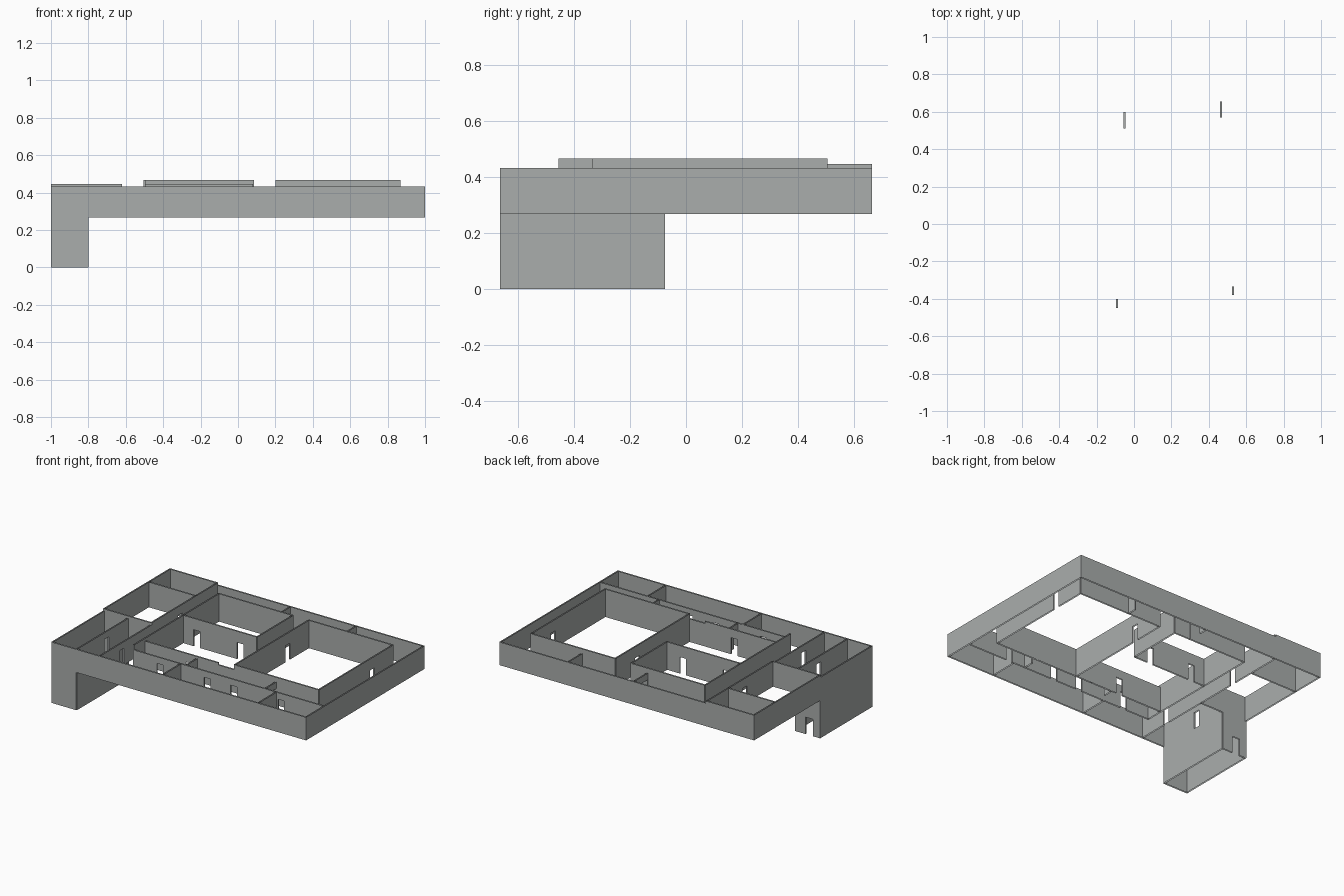
import bpy, bmesh

if "Cube" in bpy.data.objects:
    bpy.data.objects.remove(bpy.data.objects["Cube"])

grey = bpy.data.materials.new("wall grey")
grey.use_nodes = True
colour = (0.40, 0.42, 0.415, 1)
grey.diffuse_color = colour
grey.node_tree.nodes["Principled BSDF"].inputs["Base Color"].default_value = colour

T = 0.005                                 # half wall thickness
FLOOR, TOP, MID, HIGH = 0.268, 0.432, 0.447, 0.466
HEAD = 0.385                              # top of the doorways


def wall(name, along, pos, a, b, top=TOP, base=FLOOR, doors=(), head=HEAD, lintel=False):
    """Open-topped hollow wall along x or y, with doorways given as (start, end)."""
    bm = bmesh.new()

    def quad(*points):
        verts = []
        for u, v, z in points:
            verts.append(bm.verts.new((u, v, z) if along == "x" else (v, u, z)))
        bm.faces.new(verts)

    def sheets(u0, u1, z0, z1):
        for v in (pos - T, pos + T):
            quad((u0, v, z0), (u1, v, z0), (u1, v, z1), (u0, v, z1))

    def jamb(u, z0, z1):
        quad((u, pos - T, z0), (u, pos + T, z0), (u, pos + T, z1), (u, pos - T, z1))

    start = a
    for d0, d1 in sorted(doors):
        if d0 > start:
            sheets(start, d0, base, top)
        sheets(d0, d1, head, top)
        jamb(d0, base, head)
        jamb(d1, base, head)
        if lintel:
            quad((d0, pos - T, head), (d1, pos - T, head),
                 (d1, pos + T, head), (d0, pos + T, head))
        start = d1
    if start < b:
        sheets(start, b, base, top)
    jamb(a, base, top)
    jamb(b, base, top)
    bmesh.ops.remove_doubles(bm, verts=bm.verts, dist=0.0001)
    bmesh.ops.recalc_face_normals(bm, faces=bm.faces)
    mesh = bpy.data.meshes.new(name)
    bm.to_mesh(mesh)
    bm.free()
    mesh.materials.append(grey)
    obj = bpy.data.objects.new(name, mesh)
    bpy.context.collection.objects.link(obj)


def door(centre, width=0.05):
    return (centre - width / 2, centre + width / 2)


X, Y = 1 - T, 0.665 - T                   # centre lines of the outer walls
WEST, WING, STAIR = -0.625, -0.08, -0.805

# Outer walls
wall("front_wall", "x", -Y, -1, 1)
wall("left_wall", "y", X, -Y, Y)
wall("back_wall", "x", Y, WEST, 1)
wall("back_wing_wall", "x", Y, -1, WEST, MID)
wall("right_wing_wall", "y", -X, WING, Y, MID)
wall("right_front_wall", "y", -X, -Y, WING)

# Lower storey under the front right corner
wall("lower_front_wall", "x", -Y, -1, STAIR, FLOOR, 0)
wall("lower_right_wall", "y", -X, -Y, WING, FLOOR, 0)
wall("lower_inner_wall", "y", STAIR, -Y, WING, FLOOR, 0)
wall("lower_back_wall", "x", WING, -1, STAIR, FLOOR, 0, [door(-0.915, 0.06)], 0.12)

# Right wing partitions
wall("stair_wall", "y", STAIR, -Y, WING, doors=[door(-0.33)])
wall("wing_cross_wall", "x", WING, -1, WEST, MID)
wall("wing_back_partition", "x", 0.42, -1, WEST, MID)
wall("wing_wall_front", "y", WEST, -Y, WING, doors=[door(-0.42)])
wall("wing_wall_back", "y", WEST, WING, Y, MID, doors=[door(0.24)])

# Large hall
FRONT, BACK = -0.33, 0.5
for side, x in (("right", 0.205), ("left", 0.865)):
    wall("hall_" + side + "_wall", "y", x, FRONT, BACK, HIGH, doors=[door(0.26)])
wall("hall_front_wall", "x", FRONT, 0.205, 0.865, HIGH)
wall("hall_back_wall", "x", BACK, 0.205, 0.865, HIGH)

# Middle rooms
wall("middle_right_wall", "y", -0.5, -0.455, BACK, HIGH)
wall("middle_left_wall", "y", 0.08, 0.1, BACK, HIGH)
wall("middle_back_wall", "x", BACK, -0.5, 0.08, HIGH)
wall("middle_cross_wall", "x", 0.1, -0.5, 0.08, HIGH, doors=[door(-0.39), door(-0.05)])
wall("middle_front_wall", "x", FRONT, -0.5, 0.08, MID, doors=[door(-0.15)])
wall("middle_front_link", "x", FRONT, 0.08, 0.205)

# Front row of rooms
wall("front_corridor_wall", "x", -0.455, -0.5, 0.99,
     doors=[door(x) for x in (-0.29, 0.08, 0.29, 0.66)])
for side, x in (("right", -0.13), ("left", 0.62)):
    wall("front_room_" + side + "_partition", "y", x, -Y, -0.455)

# Corridor partitions with doorways
for name, x, a, b, gap in (
        ("back_right_corridor_partition", -0.05, BACK, Y, (0.51, 0.60)),
        ("back_left_corridor_partition", 0.465, BACK, Y, (0.57, 0.655)),
        ("front_right_corridor_partition", -0.09, -0.455, FRONT, (-0.45, -0.40)),
        ("front_left_corridor_partition", 0.53, -0.455, FRONT, (-0.38, -0.335))):
    wall(name, "y", x, a, b, doors=[gap], lintel=True)
